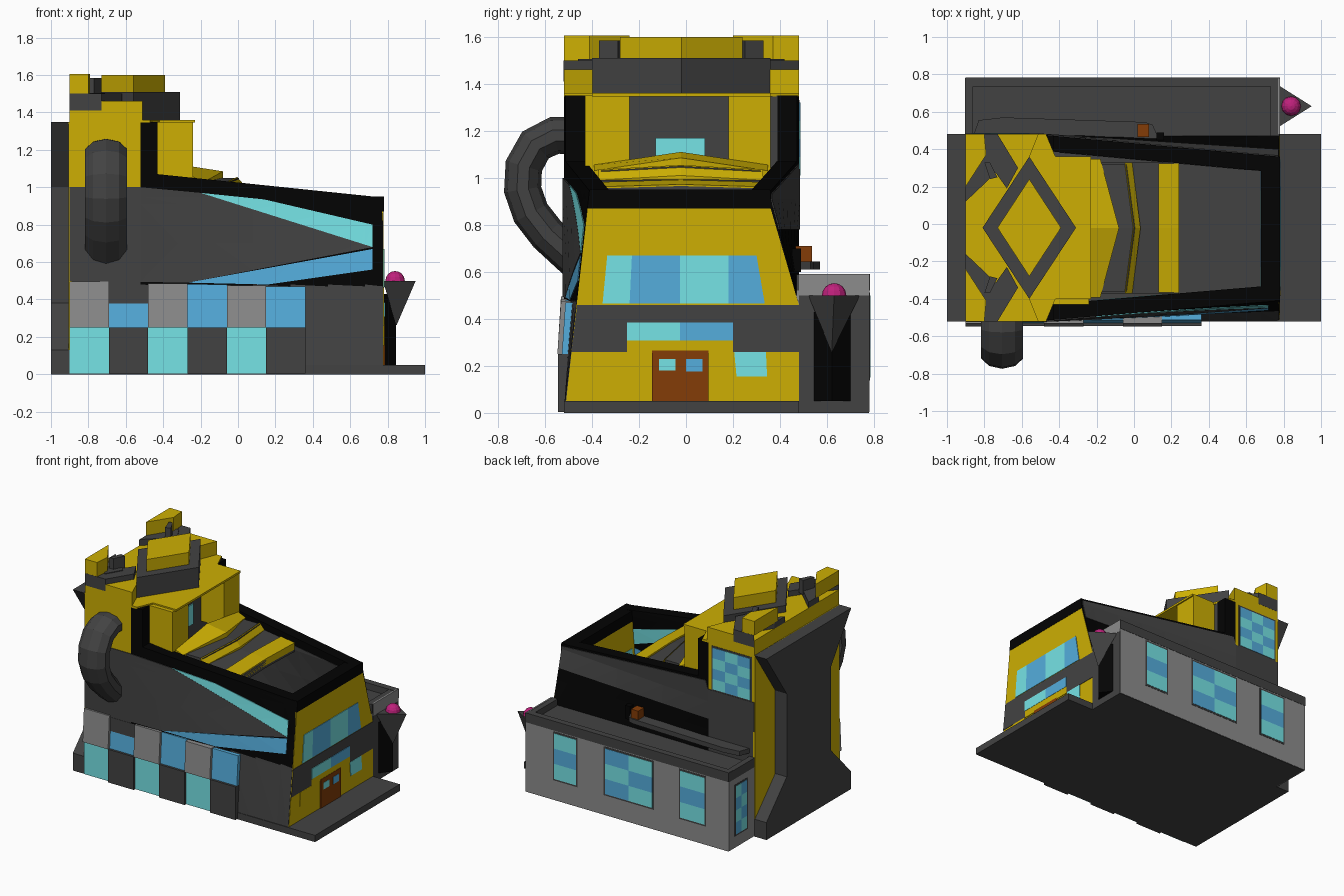
import bpy, bmesh, math
from mathutils import Vector

if "Cube" in bpy.data.objects:
    bpy.data.objects.remove(bpy.data.objects["Cube"])

def mat(name, r, g, b):
    m = bpy.data.materials.new(name)
    m.diffuse_color = (r, g, b, 1)
    m.use_nodes = True
    m.node_tree.nodes["Principled BSDF"].inputs["Base Color"].default_value = m.diffuse_color
    return m

DARK = mat("dark grey", .055, .055, .055)
GREY = mat("mid grey", .265, .265, .265)
BLACK = mat("black", .001, .001, .001)
YEL = mat("mustard yellow", .61, .43, .001)
TURQ = mat("turquoise glass", .18, .77, .79)
BLUE = mat("blue glass", .09, .42, .72)
BROWN = mat("brown wood", .23, .045, .002)
PINK = mat("magenta", .52, .015, .2)

def finish(bm, name, m):
    bmesh.ops.recalc_face_normals(bm, faces=bm.faces)
    me = bpy.data.meshes.new(name)
    bm.to_mesh(me)
    bm.free()
    me.materials.append(m)
    ob = bpy.data.objects.new(name, me)
    bpy.context.collection.objects.link(ob)
    return ob

def prism(name, pts, axis, a, b, m):
    """Extrude a 2D outline along an axis from a to b."""
    put = {'x': lambda p, t: (t, p[0], p[1]), 'y': lambda p, t: (p[0], t, p[1]),
           'z': lambda p, t: (p[0], p[1], t)}[axis]
    bm = bmesh.new()
    lo = [bm.verts.new(put(p, a)) for p in pts]
    hi = [bm.verts.new(put(p, b)) for p in pts]
    bm.faces.new(lo)
    bm.faces.new(hi)
    for i in range(len(pts)):
        j = (i + 1) % len(pts)
        bm.faces.new((lo[i], lo[j], hi[j], hi[i]))
    return finish(bm, name, m)

def box(name, x0, x1, y0, y1, z0, z1, m):
    return prism(name, rect(x0, x1, y0, y1), 'z', z0, z1, m)

def rect(a0, a1, b0, b1):
    return [(a0, b0), (a1, b0), (a1, b1), (a0, b1)]

def side_y(s, x, z):
    """Outer surface of the long walls, leaning in toward the front."""
    t = min(max((x + .52) / 1.3, 0), 1)
    if s < 0:
        return -.52 + .11 * t * min(z / .95, 1)
    return .48 - .12 * t * min(max((z - .46) / .45, 0), 1)

def wall(name, s, pts, out, thick, m):
    """Panel that follows the leaning wall."""
    bm = bmesh.new()
    bm.faces.new([bm.verts.new((x, 0, z)) for x, z in pts])
    cuts = [((i * .2 - .72, 0, 0), (1, 0, 0)) for i in range(8)]
    cuts += [((0, 0, z), (0, 0, 1)) for z in (.46, .7, .91, .95)]
    for co, no in cuts:
        bmesh.ops.bisect_plane(bm, geom=bm.verts[:] + bm.edges[:] + bm.faces[:], plane_co=co, plane_no=no)
    for v in bm.verts:
        v.co.y = side_y(s, v.co.x, v.co.z) + s * out
    new = bmesh.ops.extrude_face_region(bm, geom=bm.faces[:], use_keep_orig=True)['geom']
    for v in new:
        if isinstance(v, bmesh.types.BMVert):
            v.co.y -= s * thick
    bmesh.ops.triangulate(bm, faces=bm.faces)
    return finish(bm, name, m)

def checker(name, axis, at, thick, a0, a1, b0, b1, cols, rows):
    """Framed window with chequered panes."""
    e = .012
    prism(name + "_frame", rect(a0 - e, a1 + e, b0 - e, b1 + e), axis, at, at + thick * .5, DARK)
    da, db = (a1 - a0) / cols, (b1 - b0) / rows
    for i in range(cols):
        for j in range(rows):
            prism(name + "_pane", rect(a0 + i * da, a0 + (i + 1) * da, b0 + j * db, b0 + (j + 1) * db),
                  axis, at, at + thick, (TURQ, BLUE)[(i + j) % 2])

def mir(pts):
    return [(x, -.04 - y) for x, y in pts]

# Base slab and solid lower body
box("base_slab", -.9, 1, -.52, .48, 0, .05, DARK)
wall("lower_body_side", -1, rect(-.9, .775, 0, .48), 0, .4, DARK)
box("lower_body", -.9, .775, -.2, .478, 0, .48, DARK)

# Flared rear buttress on a yellow back wall
half = [(.5, 0), (.5, .13), (.26, .38), (.26, 1.0), (.5, 1.35)]
prism("rear_buttress", [(y - .02, z) for y, z in half] + [(-y - .02, z) for y, z in half[::-1]],
      'x', -1, -.9, DARK)
box("back_wall", -.905, -.89, -.519, .479, .005, 1.35, YEL)

# Tower
box("tower_base", -.89, -.5, -.518, .478, .4, 1.0, DARK)
box("tower", -.9, -.52, -.52, .48, 1.0, 1.35, YEL)
box("tower_recess_wall", -.52, -.43, -.43, .39, .47, 1.35, DARK)
box("tower_recess_window", -.43, -.422, -.13, .08, 1.02, 1.17, TURQ)
for y0, y1 in ((-.43, -.24), (.18, .36)):
    box("tower_pillar", -.43, -.24, y0, y1, 1.0, 1.35, YEL)
checker("tower_window", 'y', .48, .006, -.87, -.56, 1.01, 1.32, 3, 4)
edge = [(-.9, .48), (-.47, .48), (-.42, .36), (-.23, .36)]
prism("roof_plate", edge + mir(edge)[::-1], 'z', 1.345, 1.36, YEL)

# Lattice pattern on the roof
edge = [(-.9, .48), (-.51, .48), (-.57, .33)]
prism("roof_block", edge + mir(edge)[::-1], 'z', 1.35, 1.46, YEL)
def diamond(w, h):
    return [(-.56 + w, -.02), (-.56, -.02 + h), (-.56 - w, -.02), (-.56, -.02 - h)]
prism("roof_diamond_ring", diamond(.25, .38), 'z', 1.36, 1.51, DARK)
prism("roof_diamond", diamond(.17, .26), 'z', 1.5, 1.6, YEL)
for f in (lambda p: p, mir):
    prism("roof_band", f([(-.9, .481), (-.73, .481), (-.62, .3), (-.68, .19), (-.8, .36)]), 'z', 1.41, 1.5, DARK)
    prism("roof_cross_band", f([(-.9, .12), (-.9, .24), (-.78, .42), (-.71, .3)]), 'z', 1.41, 1.505, DARK)
    prism("roof_corner", f([(-.9, .48), (-.8, .48), (-.79, .37), (-.9, .2)]), 'z', 1.5, 1.605, YEL)
    prism("roof_stub", f([(-.8, .33), (-.77, .33), (-.73, .25), (-.77, .24)]), 'z', 1.48, 1.585, DARK)

# Leaning side walls with rim and corner post
shell = [(-.52, .47), (.775, .47), (.775, .945), (-.43, 1.07), (-.43, 1.35), (-.52, 1.35)]
for s in (-1, 1):
    wall("side_wall", s, shell, 0, .085, BLACK)
wall("inner_lining", 1, [(-.4, .48), (.68, .48), (.68, .9), (-.4, 1.0)], -.083, .005, DARK)
wall("side_wedge", -1, [(-.9, .5), (-.27, .49), (.72, .68), (-.2, .97), (-.52, 1.0), (-.9, 1.0)], .005, .01, DARK)
wall("upper_side_glass", -1, [(.72, .68), (.72, .8), (.14, .935), (-.2, .97)], .004, .091, TURQ)
wall("lower_side_glass", -1, [(-.27, .49), (.16, .48), (.72, .56), (.72, .67)], .004, .091, BLUE)
wall("rear_side_panel", 1, [(-.9, .78), (.772, .78), (.772, .93), (-.5, 1.06), (-.52, 1.0), (-.9, 1.0)], .005, .01, DARK)

# Front wall with rim, band, windows and door
prism("front_wall", [(-.51, .05), (.48, .05), (.48, .46), (.36, .87), (-.42, .87)], 'x', .68, .778, YEL)
prism("front_rim", [(-.42, .87), (.36, .87), (.357, .95), (-.41, .95)], 'x', .68, .78, BLACK)
prism("front_band", [(-.487, .26), (.48, .26), (.48, .46), (-.463, .46)], 'x', .77, .781, DARK)
prism("door_header", rect(-.25, .2, .255, .31), 'x', .77, .783, YEL)
ys_lo, ys_hi = (-.355, -.24, -.025, .18, .335), (-.335, -.23, -.025, .18, .3)
for i in range(4):
    prism("front_window", [(ys_lo[i], .465), (ys_lo[i + 1], .465), (ys_hi[i + 1], .67), (ys_hi[i], .67)],
          'x', .677, .782, (TURQ, BLUE)[i % 2])
prism("transom_left", rect(-.25, -.025, .308, .385), 'x', .77, .785, TURQ)
prism("transom_right", rect(-.025, .2, .308, .385), 'x', .77, .785, BLUE)
prism("small_window", [(.215, .155), (.345, .155), (.34, .26), (.205, .26)], 'x', .77, .782, TURQ)
prism("blind_window", [(-.385, .155), (-.265, .155), (-.255, .26), (-.38, .26)], 'x', .77, .782, YEL)
prism("door", rect(-.145, .095, .05, .265), 'x', .77, .785, BROWN)
prism("door_pane_left", rect(-.115, -.045, .18, .23), 'x', .78, .787, TURQ)
prism("door_pane_right", rect(0, .07, .175, .23), 'x', .78, .787, BLUE)

# Stepped tongue over the opening
def chevron(name, x0, x1, tip0, tip1, za, zb, ridge, thick, m, h=.37):
    """Roof-like strip, ridge along the middle; za/zb are heights at its two ends."""
    bm = bmesh.new()
    rows = []
    for dz in (0, -thick):
        for x, tip, z in ((x0, tip0, za), (x1, tip1, zb)):
            rows.append([bm.verts.new((x + (tip if k == 0 else 0), -.022 + k * h,
                                       z + dz + (ridge if k == 0 else 0))) for k in (-1, 0, 1)])
    a, b, c, d = rows
    for p, q in ((a, b), (b, d), (d, c), (c, a)):
        for k in (0, 1):
            bm.faces.new((p[k], p[k + 1], q[k + 1], q[k]))
    for k in (0, 2):
        bm.faces.new((a[k], b[k], d[k], c[k]))
    return finish(bm, name, m)

chevron("tongue_top", -.24, -.18, 0, .1, 1.055, 1.03, .055, .08, YEL)
chevron("tongue", -.3, .24, 0, 0, 1.03, .955, .01, .06, DARK, .35)
chevron("tongue_step", -.18, -.04, .08, .045, 1.03, 1.03, .02, .05, DARK, .34)
chevron("tongue_lace", -.05, -.01, .045, .045, 1.035, .99, .02, .05, YEL, .35)
chevron("tongue_strip", .13, .24, 0, 0, .982, .962, .01, .05, YEL, .345)

# Handle, swept oval tube
path = [(-.48, 1.18), (-.56, 1.18), (-.64, 1.14), (-.69, 1.05), (-.695, .95), (-.66, .85), (-.59, .76), (-.47, .65)]
bm = bmesh.new()
prev = None
for i, (y, z) in enumerate(path):
    p, q = path[max(i - 1, 0)], path[min(i + 1, len(path) - 1)]
    t = Vector((q[0] - p[0], q[1] - p[1])).normalized()
    ring = []
    for k in range(10):
        a = math.tau * (k + .5) / 10
        r = .08 * math.sin(a)
        ring.append(bm.verts.new((-.705 + .118 * math.cos(a), y - t.y * r, z + t.x * r)))
    if prev:
        for k in range(10):
            bm.faces.new((prev[k], prev[(k + 1) % 10], ring[(k + 1) % 10], ring[k]))
    else:
        bm.faces.new(ring)
    prev = ring
bm.faces.new(prev)
finish(bm, "handle", DARK)

# Two rows of tiles along the front side
for i in range(6):
    x0, odd = -.9 + i * .21, i % 2
    a = .003 if odd else .022
    prism("upper_tile", [(-.45, .25), (-.525 - a, .25), (-.51 - a, .495 - .005 * i), (-.45, .495 - .005 * i)],
          'x', x0, x0 + .21, BLUE if odd else GREY)
    box("lower_tile", x0, x0 + .21, -.545 if odd else -.528, -.45, .003, .25, DARK if odd else TURQ)

# Annex with parapet
box("annex", -.9, .775, .47, .78, .003, .53, GREY)
box("annex_end_wall", .77, .78, .48, .778, 0, .5, DARK)
box("annex_floor", -.89, .775, .47, .778, 0, .02, DARK)
box("annex_end_trim", .77, .781, .48, .779, .5, .59, GREY)
box("annex_roof", -.88, .76, .47, .76, .52, .54, DARK)
box("parapet_long", -.9, .78, .735, .782, .52, .59, DARK)
for x0, x1 in ((-.903, -.86), (.73, .778)):
    box("parapet_end", x0, x1, .47, .78, .52, .588, DARK)
checker("annex_window_a", 'y', .78, .004, .36, .54, .16, .5, 1, 3)
checker("annex_window_b", 'y', .78, .004, -.27, .12, .16, .5, 2, 3)
checker("annex_window_c", 'y', .78, .004, -.7, -.5, .15, .5, 1, 3)
checker("annex_end_window", 'x', -.9, -.004, .57, .7, .1, .46, 2, 4)

# Balcony shelf with crate
prism("balcony", [(-.86, .47), (.14, .44), (.1, .53), (.06, .545), (-.7, .57), (-.83, .555)], 'z', .61, .645, DARK)
box("crate", .02, .08, .465, .535, .645, .71, BROWN)
box("crate_post", .12, .16, .45, .49, .6, .7, BLACK)

# Corner pylon with ball
prism("pylon_leg", [(.78, .545), (.845, .62), (.78, .7)], 'z', .05, .43, BLACK)
bm = bmesh.new()
v = [bm.verts.new(p) for p in ((.775, .52, .5), (.95, .63, .5), (.775, .74, .5), (.847, .62, .26))]
for f in ((0, 1, 2), (0, 1, 3), (1, 2, 3), (2, 0, 3)):
    bm.faces.new([v[i] for i in f])
finish(bm, "pylon_wedge", DARK)
bm = bmesh.new()
bmesh.ops.create_uvsphere(bm, u_segments=12, v_segments=8, radius=.052)
bmesh.ops.translate(bm, verts=bm.verts, vec=(.84, .63, .5))
finish(bm, "pylon_ball", PINK)
